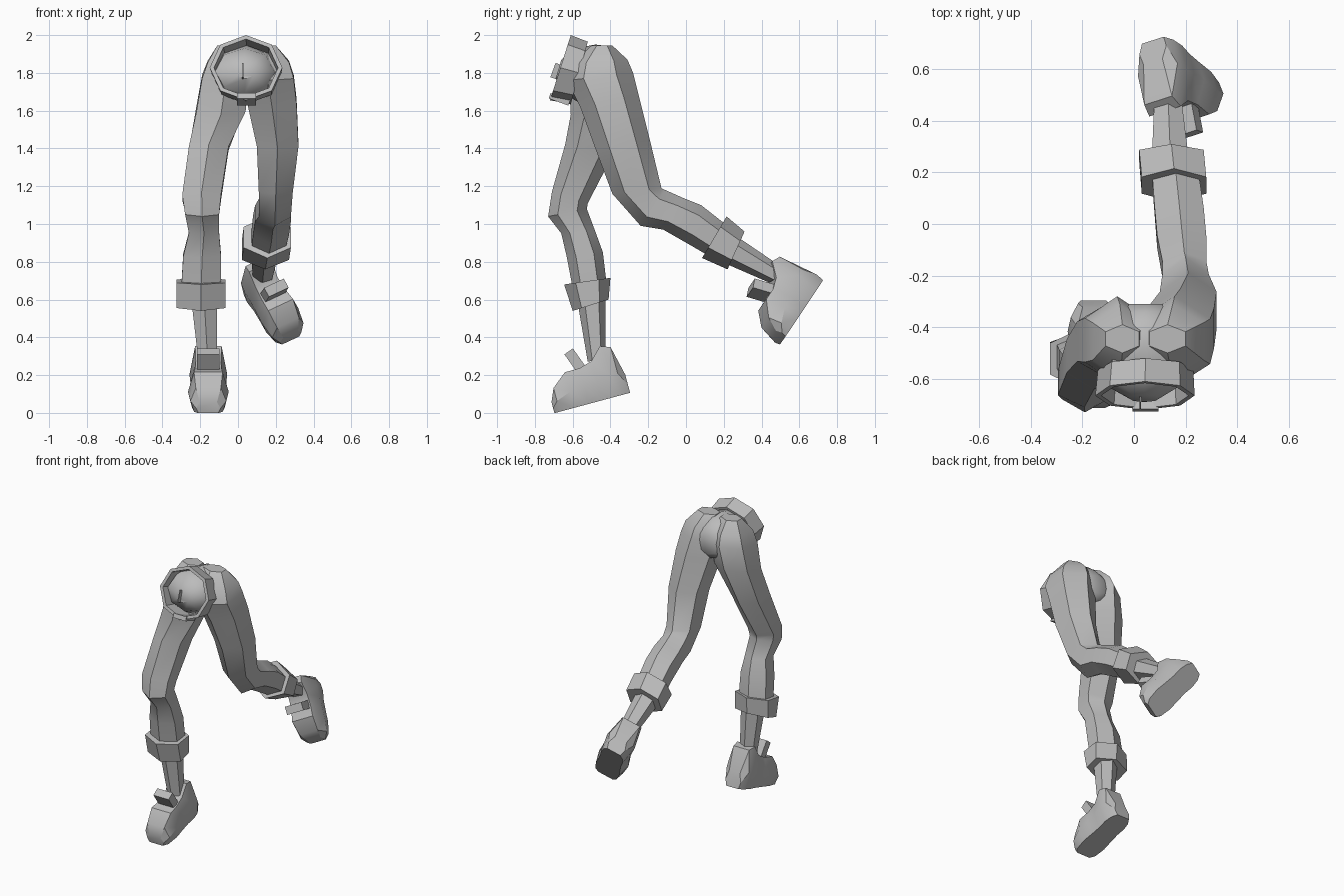
import bpy, bmesh, math
from mathutils import Vector, Matrix

cube = bpy.data.objects.get("Cube")
if cube:
    bpy.data.objects.remove(cube)

grey = bpy.data.materials.new("plain grey")
grey.use_nodes = True
grey.diffuse_color = (0.5, 0.5, 0.5, 1)
grey.node_tree.nodes["Principled BSDF"].inputs["Base Color"].default_value = (0.5, 0.5, 0.5, 1)


def finish(name, bm, angle=30):
    bmesh.ops.remove_doubles(bm, verts=bm.verts, dist=.0001)
    bmesh.ops.recalc_face_normals(bm, faces=bm.faces)
    mesh = bpy.data.meshes.new(name)
    bm.to_mesh(mesh)
    bm.free()
    mesh.materials.append(grey)
    obj = bpy.data.objects.new(name, mesh)
    bpy.context.collection.objects.link(obj)
    bpy.ops.object.select_all(action='DESELECT')
    obj.select_set(True)
    bpy.context.view_layer.objects.active = obj
    bpy.ops.object.shade_smooth_by_angle(angle=math.radians(angle))


def skin(name, loops, caps=True, angle=30):
    """Join loops of points into a tube."""
    bm = bmesh.new()
    rings = [[bm.verts.new(p) for p in loop] for loop in loops]
    n = len(rings[0])
    for a, b in zip(rings, rings[1:]):
        for i in range(n):
            j = (i + 1) % n
            bm.faces.new((a[i], a[j], b[j], b[i]))
    if caps:
        bm.faces.new(rings[0])
        bm.faces.new(rings[-1])
    finish(name, bm, angle)


def section(x0, x1, yf, zf, yb, zb, sides=6):
    """Polygon spanning x0..x1 sideways and front point to back point."""
    front, back = Vector((0, yf, zf)), Vector((0, yb, zb))
    centre = (front + back) / 2 + Vector(((x0 + x1) / 2, 0, 0))
    depth = (back - front) / 2
    wide = (x1 - x0) / 2 / (math.cos(math.pi / 6) if sides == 6 else 1)
    turn = [2 * math.pi * i / sides for i in range(sides)]
    return [centre + depth * math.cos(t) + Vector((wide * math.sin(t), 0, 0)) for t in turn]


def limb(name, *specs):
    skin(name, [section(*s) for s in specs], angle=35)


def block(name, size, matrix):
    bm = bmesh.new()
    bmesh.ops.create_cube(bm, size=1, matrix=matrix @ Matrix.Diagonal((*size, 1)))
    finish(name, bm)


# Trailing left leg
limb("left_leg",
     (.06, .20, -.50, 1.945, -.39, 1.945),
     (.03, .27, -.60, 1.85, -.31, 1.87),
     (.02, .295, -.63, 1.76, -.28, 1.80),
     (.05, .31, -.56, 1.62, -.25, 1.68),
     (.10, .32, -.48, 1.40, -.19, 1.44),
     (.11, .29, -.39, 1.16, -.13, 1.19),
     (.11, .28, -.24, .99, -.11, 1.18),
     (.09, .28, -.12, .97, -.02, 1.14),
     (.08, .27, .02, .89, .08, 1.10),
     (.07, .25, .14, .82, .22, .99))
limb("left_cuff", (.03, .28, .085, .82, .215, 1.04), (.02, .27, .22, .76, .31, .96))
limb("left_ankle", (.07, .21, .21, .79, .29, .92), (.08, .18, .44, .69, .54, .75))

# Leading right leg
limb("right_leg",
     (-.11, .02, -.50, 1.945, -.39, 1.945),
     (-.16, .05, -.60, 1.85, -.31, 1.87),
     (-.19, .06, -.62, 1.76, -.28, 1.80),
     (-.22, .04, -.61, 1.58, -.30, 1.64),
     (-.26, -.05, -.64, 1.42, -.38, 1.38),
     (-.295, -.09, -.71, 1.17, -.52, 1.11),
     (-.28, -.10, -.73, 1.04, -.525, 1.08),
     (-.26, -.10, -.66, .95, -.48, .96),
     (-.29, -.09, -.63, .82, -.44, .85),
     (-.30, -.09, -.60, .66, -.42, .68))
limb("right_cuff", (-.325, -.065, -.645, .68, -.40, .715), (-.325, -.065, -.60, .54, -.41, .60))
limb("right_ankle", (-.25, -.11, -.58, .62, -.425, .64), (-.21, -.11, -.52, .27, -.425, .30))

# Pelvis with a domed front
skin("pelvis", [section(*s, 8) for s in (
    (-.02, .10, -.69, 1.77, -.66, 1.87),
    (-.12, .19, -.65, 1.69, -.59, 1.93),
    (-.14, .22, -.56, 1.64, -.48, 1.95),
    (-.13, .23, -.42, 1.65, -.40, 1.94),
    (-.09, .18, -.34, 1.67, -.34, 1.89),
    (-.03, .12, -.31, 1.71, -.31, 1.84))], angle=40)

# Belt, buckle and fly
front_rim = section(-.15, .235, -.72, 1.655, -.61, 2.0, 8)
back_rim = section(-.14, .23, -.61, 1.635, -.52, 1.965, 8)


def inset(loop):
    centre = sum(loop, Vector()) / len(loop)
    return [p.lerp(centre, .12) for p in loop]


skin("belt", [front_rim, back_rim, inset(back_rim), inset(front_rim), front_rim],
     caps=False, angle=15)
tilt = Matrix.Rotation(math.radians(-20), 4, 'X')
block("buckle", (.10, .11, .03), Matrix.Translation((.045, -.67, 1.66)) @ tilt)
block("fly", (.006, .03, .08), Matrix.Translation((.025, -.69, 1.81)) @ tilt)


def shoe(side, heel, toe_dir, up):
    """Shoe from the heel along toe_dir, with a tongue flap."""
    y = -Vector(toe_dir).normalized()
    z = Vector(up)
    z = (z - y * z.dot(y)).normalized()
    x = y.cross(z)
    place = Matrix.Translation(heel) @ Matrix((x, y, z)).transposed().to_4x4()
    loops = []
    for along, w, high in ((-.025, .06, .10), (.012, .088, .26), (.065, .10, .28),
                           (.13, .095, .215), (.20, .10, .195),
                           (.28, .108, .195), (.36, .095, .13), (.39, .065, .06)):
        outline = ((-.8, 0), (.8, 0), (1, high * .45), (.7, high), (-.7, high), (-1, high * .45))
        loops.append([place @ Vector((w * u, -along, h)) for u, h in outline])
    skin(side + "_shoe", loops)
    lean = Matrix.Translation((0, -.21, .235)) @ Matrix.Rotation(math.radians(20), 4, 'X')
    block(side + "_tongue", (.12, .055, .13), place @ lean)


shoe("right", (-.157, -.32, .10), (0, -.36, -.097), (0, 0, 1))
shoe("left", (.085, .70, .665), (.175, -.17, -.255), (.03, -.22, .09))
